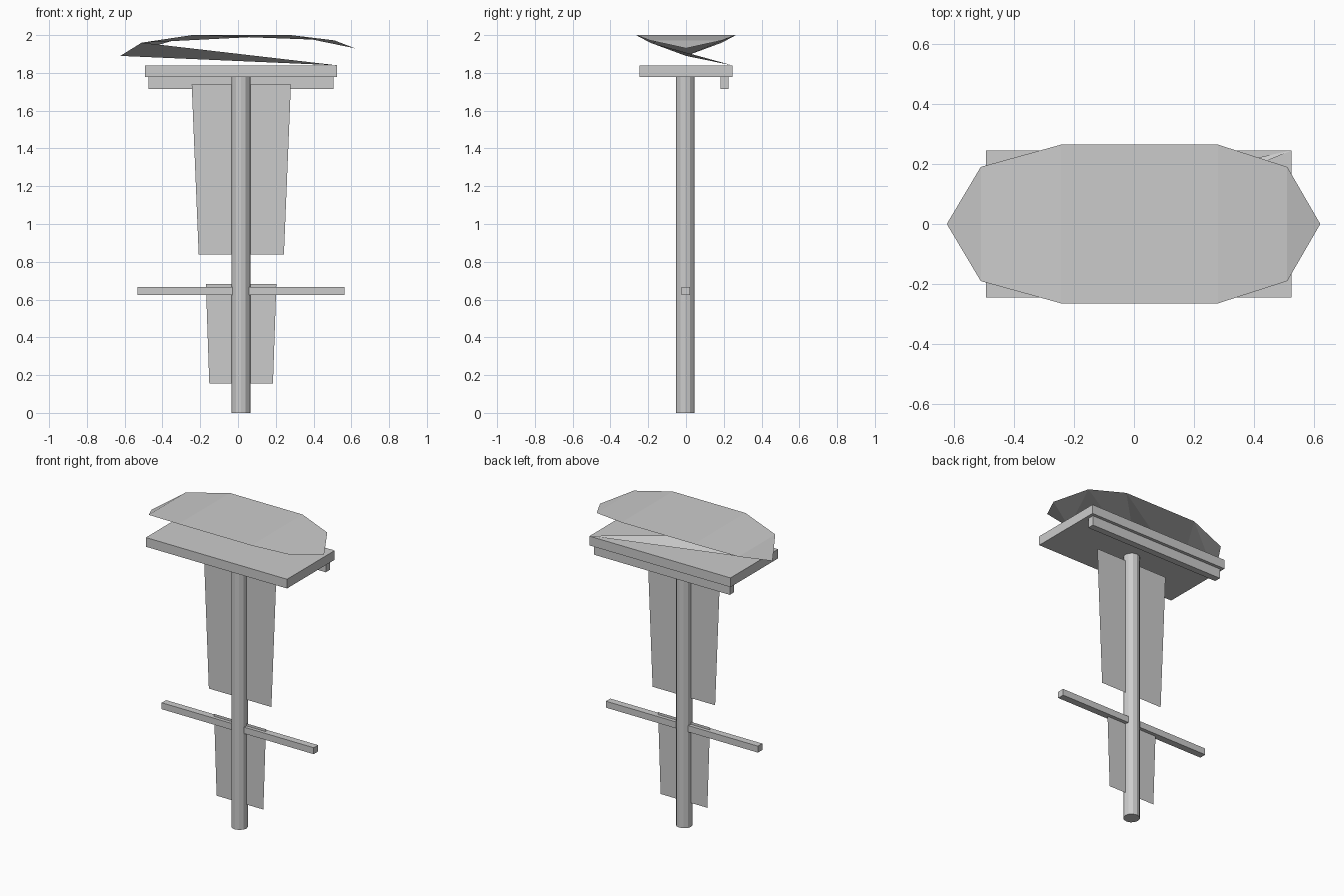
import bpy, bmesh

if "Cube" in bpy.data.objects:
    bpy.data.objects.remove(bpy.data.objects["Cube"])


def mesh_object(name, verts, faces):
    me = bpy.data.meshes.new(name)
    me.from_pydata(verts, [], faces)
    ob = bpy.data.objects.new(name, me)
    bpy.context.collection.objects.link(ob)
    return ob


def box(name, lo, hi):
    bpy.ops.mesh.primitive_cube_add(size=1, location=[(a + b) / 2 for a, b in zip(lo, hi)])
    ob = bpy.context.object
    ob.name = name
    ob.scale = [b - a for a, b in zip(lo, hi)]


def banner(name, top, bottom):
    # flat hanging sheet through the pole axis; each end is (x0, x1, z)
    (a, b, zt), (c, d, zb) = top, bottom
    mesh_object(name, [(c, -0.003, zb), (d, -0.003, zb), (b, -0.003, zt), (a, -0.003, zt)],
                [(0, 1, 2, 3)])


# pole
bpy.ops.mesh.primitive_cylinder_add(vertices=12, radius=0.05, depth=1.78,
                                    location=(0.015, -0.004, 0.89))
bpy.context.object.name = "pole"

# top board, rail beneath it and crossbar
box("top_board", (-0.492, -0.245, 1.778), (0.525, 0.245, 1.838))
box("under_rail", (-0.473, 0.182, 1.715), (0.505, 0.225, 1.778))
box("crossbar", (-0.532, -0.025, 0.625), (0.563, 0.02, 0.667))

# hanging sheets
banner("upper_banner", (-0.245, 0.28, 1.738), (-0.208, 0.243, 0.838))
banner("lower_banner", (-0.17, 0.203, 0.683), (-0.152, 0.185, 0.155))

# arched canopy: rows of front/back rim points between two tips
rows = [(-0.51, 0.19, 1.96), (-0.243, 0.264, 2.0), (0.28, 0.264, 2.0), (0.51, 0.19, 1.972)]
verts = [(-0.623, 0, 1.89)]
for x, y, z in rows:
    verts += [(x, -y, z), (x, y, z)]
verts.append((0.62, 0, 1.93))
strips = [(0, 1, 2), (1, 3, 4, 2), (3, 5, 6, 4), (5, 7, 8, 6), (7, 9, 8)]
mesh_object("canopy_top", verts, strips)

# canopy underside in zigzag facets, with a sliver reaching down to the board corner
verts.append((0.525, 0.245, 1.84))
under = [(0, 4, 1), (0, 2, 4), (1, 4, 6), (1, 6, 3), (3, 6, 8), (3, 8, 5),
         (5, 8, 9), (5, 9, 7), (0, 10, 1)]
ob = mesh_object("canopy_underside", verts, under)
bm = bmesh.new()
bm.from_mesh(ob.data)
bm.normal_update()
bmesh.ops.reverse_faces(bm, faces=[f for f in bm.faces if f.normal.z > 0])
bm.to_mesh(ob.data)
bm.free()
